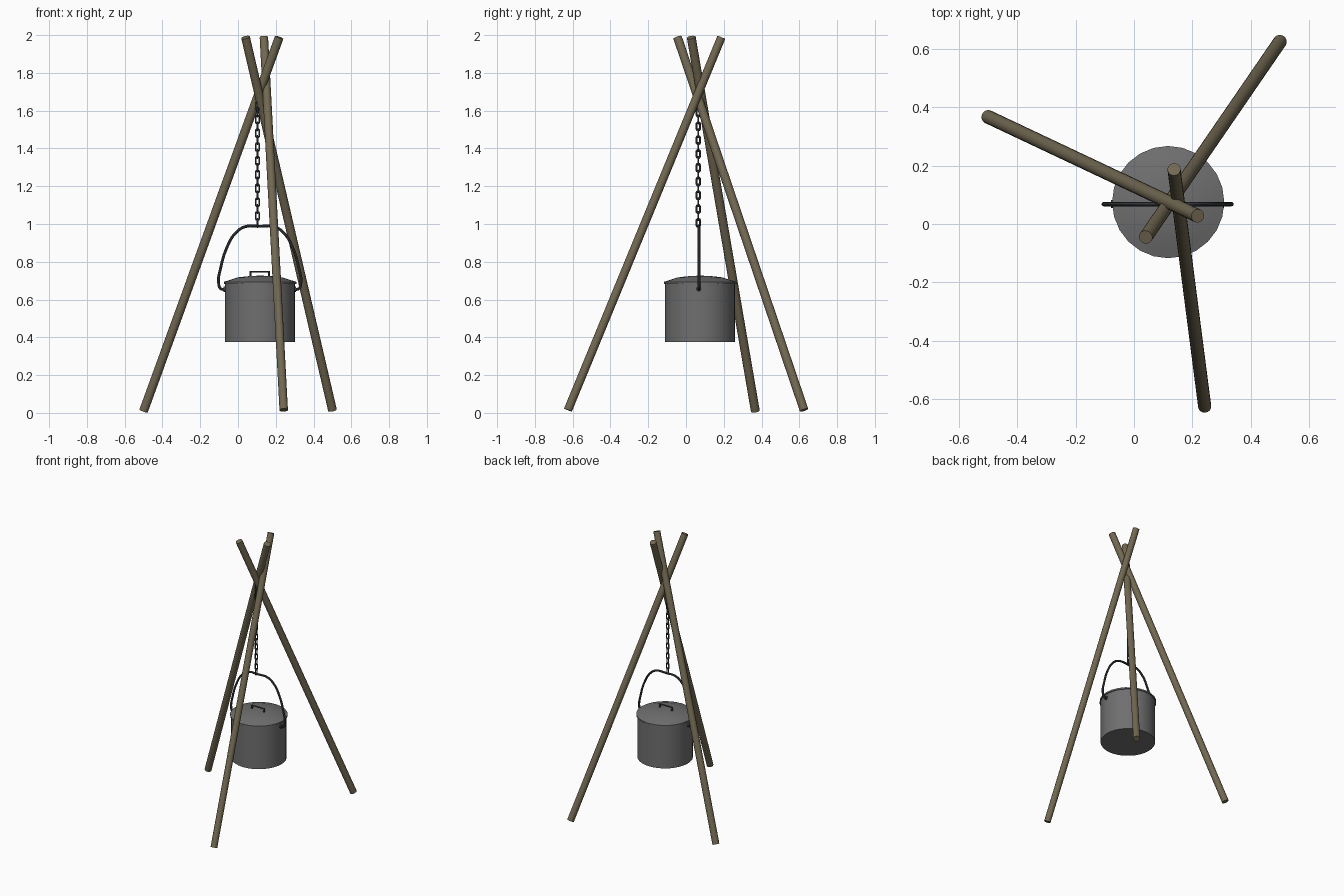
import bpy, bmesh, math
from mathutils import Vector, Matrix

if "Cube" in bpy.data.objects:
    bpy.data.objects.remove(bpy.data.objects["Cube"])


def material(name, rgb):
    m = bpy.data.materials.new(name)
    m.diffuse_color = (*rgb, 1)
    m.use_nodes = True
    m.node_tree.nodes["Principled BSDF"].inputs["Base Color"].default_value = m.diffuse_color
    return m


WOOD = material("wood", (0.17, 0.14, 0.085))
POT = material("pot_metal", (0.16, 0.16, 0.16))
IRON = material("iron", (0.05, 0.055, 0.06))


def add(name, mesh, mat):
    ob = bpy.data.objects.new(name, mesh)
    bpy.context.collection.objects.link(ob)
    if not mesh.materials:
        mesh.materials.append(mat)
    bpy.ops.object.select_all(action='DESELECT')
    ob.select_set(True)
    bpy.context.view_layer.objects.active = ob
    bpy.ops.object.shade_smooth_by_angle(angle=math.radians(40))
    return ob


def rod(name, a, b, r, mat, sides=16):
    a, b = Vector(a), Vector(b)
    d = b - a
    bm = bmesh.new()
    bmesh.ops.create_cone(bm, cap_ends=True, segments=sides, radius1=r, radius2=r,
                          depth=d.length,
                          matrix=Matrix.Translation((a + b) / 2)
                          @ d.to_track_quat('Z', 'Y').to_matrix().to_4x4())
    me = bpy.data.meshes.new(name)
    bm.to_mesh(me)
    bm.free()
    return add(name, me, mat)


def tube_mesh(name, pts, r, closed=False, smooth=False):
    cu = bpy.data.curves.new(name, 'CURVE')
    cu.dimensions = '3D'
    cu.bevel_depth = r
    cu.bevel_resolution = 2
    cu.use_fill_caps = not closed
    cu.resolution_u = 5
    if smooth:
        sp = cu.splines.new('BEZIER')
        sp.bezier_points.add(len(pts) - 1)
        for p, co in zip(sp.bezier_points, pts):
            p.co = co
            p.handle_left_type = p.handle_right_type = 'AUTO'
    else:
        sp = cu.splines.new('POLY')
        sp.points.add(len(pts) - 1)
        for p, co in zip(sp.points, pts):
            p.co = (*co, 1)
    sp.use_cyclic_u = closed
    ob = bpy.data.objects.new(name, cu)
    bpy.context.collection.objects.link(ob)
    bpy.context.view_layer.update()
    me = bpy.data.meshes.new_from_object(
        ob.evaluated_get(bpy.context.evaluated_depsgraph_get()))
    bpy.data.objects.remove(ob)
    me.materials.clear()
    return me


def lathe(name, profile, centre, sides, mat):
    bm = bmesh.new()
    rings = []
    for r, z in profile:
        if r == 0:
            rings.append([bm.verts.new((0, 0, z))])
        else:
            rings.append([bm.verts.new((r * math.cos(math.tau * i / sides),
                                        r * math.sin(math.tau * i / sides), z))
                          for i in range(sides)])
    for a, b in zip(rings, rings[1:]):
        for i in range(sides):
            j = (i + 1) % sides
            vs = [a[i % len(a)], a[j % len(a)], b[j % len(b)], b[i % len(b)]]
            bm.faces.new(list(dict.fromkeys(vs)))
    bmesh.ops.recalc_face_normals(bm, faces=bm.faces)
    me = bpy.data.meshes.new(name)
    bm.to_mesh(me)
    bm.free()
    ob = add(name, me, mat)
    ob.location = (*centre, 0)
    return ob


# Three crossed poles
rod("pole_left", (-0.5, 0.367, 0.01), (0.218, 0.028, 1.988), 0.0235, WOOD)
rod("pole_right", (0.5, 0.625, 0.015), (0.04, -0.045, 1.988), 0.0235, WOOD)
rod("pole_front", (0.242, -0.625, 0.015), (0.137, 0.187, 1.988), 0.0225, WOOD)

# Pot and domed lid
C = (0.117, 0.075)
lathe("pot", [(0, 0.375), (0.185, 0.375), (0.185, 0.69), (0.178, 0.69), (0.178, 0.385),
              (0, 0.385)], C, 32, POT)
lathe("lid", [(0, 0.683), (0.192, 0.683), (0.192, 0.694), (0.165, 0.702), (0.12, 0.717),
              (0.06, 0.724), (0, 0.727)], C, 24, POT)

# Lid handle
Y = 0.068
add("lid_handle", tube_mesh("lid_handle", [(0.066, Y, 0.715), (0.066, Y, 0.748),
                                           (0.164, Y, 0.748), (0.164, Y, 0.715)], 0.006), IRON)

# Carrying bail, mirrored about the pot centre, with side lugs
half = [(0.178, 0.655), (0.206, 0.657), (0.217, 0.68), (0.205, 0.775),
        (0.172, 0.88), (0.13, 0.95), (0.08, 0.985)]
X = 0.115
path = [(X - x, Y, z) for x, z in half] + [(X, Y, 0.988)] + \
       [(X + x, Y, z) for x, z in reversed(half)]
add("bail", tube_mesh("bail", path, 0.0075, smooth=True), IRON)
for side, s in (("left", -1), ("right", 1)):
    rod("lug_" + side, (X + s * 0.18, Y, 0.655), (X + s * 0.193, Y, 0.655), 0.014, IRON, 12)

# Chain of alternating oval links
hw, hl = 0.0095, 0.013
oval = []
for i in range(12):
    t = math.tau * (i + 0.5) / 12
    oval.append((hw * math.cos(t), 0, hw * math.sin(t) + math.copysign(hl, math.sin(t))))
link = tube_mesh("chain_link", oval, 0.0045, closed=True)
pitch = 0.0365
for i in range(19):
    ob = add("chain_link_%02d" % (i + 1), link, IRON)
    ob.location = (0.103, 0.065, 1.006 + i * pitch)
    ob.rotation_euler.z = math.pi / 2 * ((i + 1) % 2)
